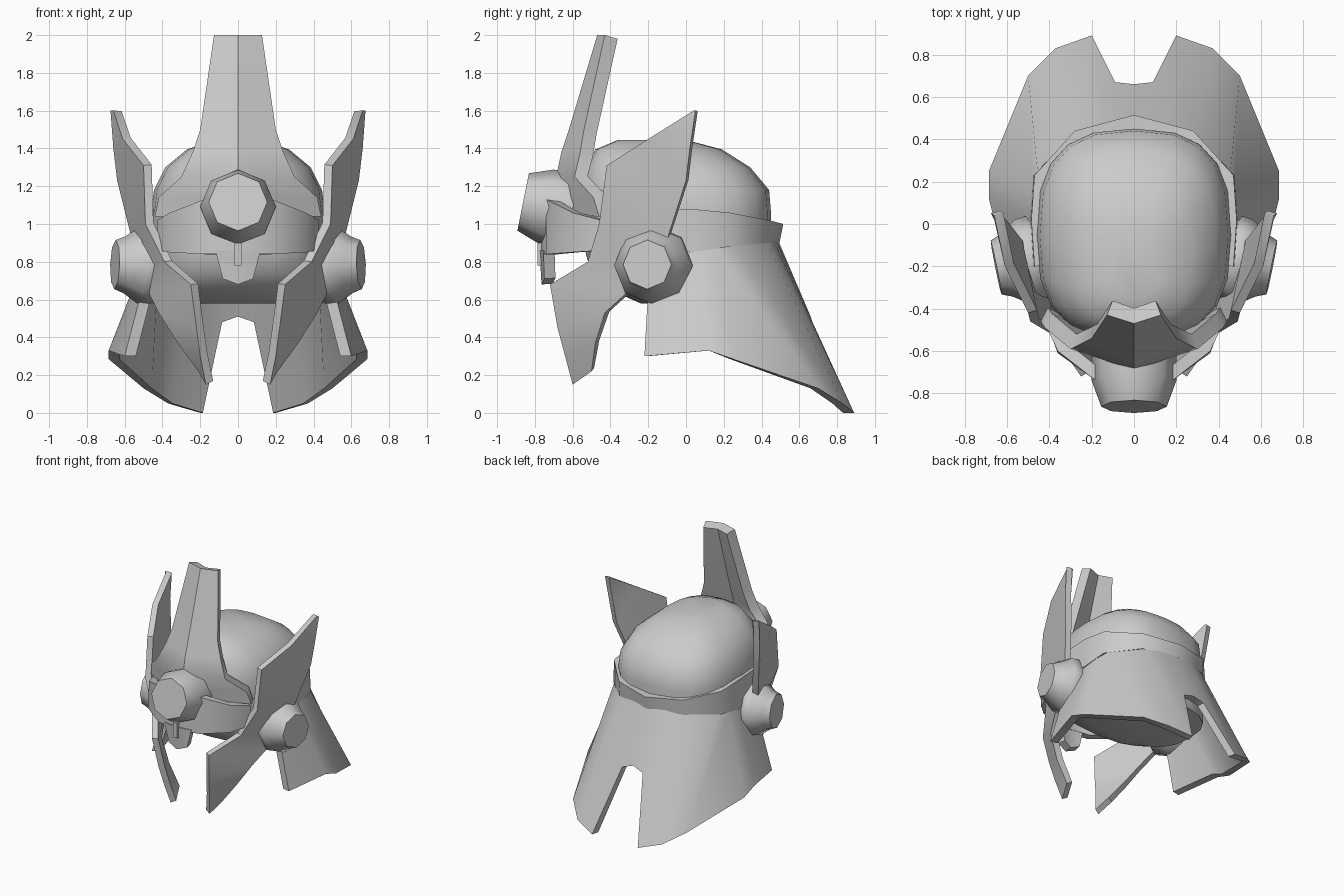
import bpy, bmesh, math
from mathutils import Vector, Matrix

if "Cube" in bpy.data.objects:
    bpy.data.objects.remove(bpy.data.objects["Cube"])

grey = bpy.data.materials.new("helmet grey")
grey.diffuse_color = (0.6, 0.6, 0.6, 1)
grey.use_nodes = True
grey.node_tree.nodes["Principled BSDF"].inputs["Base Color"].default_value = grey.diffuse_color


def finish(name, bm, angle=30, mirrored=False):
    """Object from bmesh, mirrored if asked, smooth with sharp creases."""
    me = bpy.data.meshes.new(name)
    bm.to_mesh(me)
    bm.free()
    me.materials.append(grey)
    ob = bpy.data.objects.new(name, me)
    bpy.context.collection.objects.link(ob)
    bpy.ops.object.select_all(action='DESELECT')
    ob.select_set(True)
    bpy.context.view_layer.objects.active = ob
    if mirrored:
        ob.modifiers.new("mirror", 'MIRROR').merge_threshold = 0.002
        bpy.ops.object.convert(target='MESH')
    bpy.ops.object.shade_smooth_by_angle(angle=math.radians(angle))
    return ob


def plate(name, a, b, thick, angle=25, level=False):
    """Mirrored plate strung between two outer edge chains, thickened inward
    (horizontally if level)."""
    bm = bmesh.new()
    n = len(a)
    va, vb = [[bm.verts.new(p) for p in c] for c in (a, b)]
    for i in range(n - 1):
        bm.faces.new((va[i], va[i + 1], vb[i + 1], vb[i]))
    bm.normal_update()
    out = sum(f.normal.dot(f.calc_center_median() * Vector((1, 1, 0))) * f.calc_area()
              for f in bm.faces)
    sign = -thick if out > 0 else thick

    def inner(v):
        d = v.normal.copy()
        if level:
            d.z = 0
        if abs(v.co.x) < 1e-4:
            d.x = 0
        return v.co + d.normalized() * sign
    offs = [[inner(v) for v in c] for c in (va, vb)]
    ia, ib = [[bm.verts.new(p) for p in c] for c in offs]
    for i in range(n - 1):
        bm.faces.new((ia[i], ib[i], ib[i + 1], ia[i + 1]))
        bm.faces.new((va[i], ia[i], ia[i + 1], va[i + 1]))
        bm.faces.new((vb[i], vb[i + 1], ib[i + 1], ib[i]))
    for i in (0, n - 1):
        if max(abs(va[i].co.x), abs(vb[i].co.x)) > 1e-4:
            q = (va[i], vb[i], ib[i], ia[i])
            bm.faces.new(q if i == 0 else q[::-1])
    if out < 0:
        bmesh.ops.reverse_faces(bm, faces=bm.faces[:])
    return finish(name, bm, angle, True)


def loft(bm, rings):
    vs = [[bm.verts.new(p) for p in r] for r in rings]
    n = len(vs[0])
    for r, s in zip(vs, vs[1:]):
        for i in range(n):
            bm.faces.new((r[i], r[(i + 1) % n], s[(i + 1) % n], s[i]))
    bm.faces.new(vs[0])
    bm.faces.new(vs[-1])
    bmesh.ops.recalc_face_normals(bm, faces=bm.faces[:])


def knob(name, profile, centre, axis, sides, mirrored=False):
    """Faceted knob: profile of (distance along axis, radius)."""
    rot = Vector(axis).to_track_quat('Z', 'Y').to_matrix()
    bm = bmesh.new()
    loft(bm, [[Vector(centre) + rot @ Vector((r * math.cos(t), r * math.sin(t), d))
               for t in [i * math.tau / sides for i in range(sides)]]
              for d, r in profile])
    return finish(name, bm, 47, mirrored)


# Skull dome: rounded-box rings (half width, front y, back y, z)
rings = []
for hw, yf, yb, z in [(.45, -.24, .42, .58), (.46, -.40, .44, .65), (.46, -.50, .45, .74),
                      (.46, -.53, .45, .84), (.46, -.55, .45, 1.06), (.445, -.55, .44, 1.18),
                      (.385, -.53, .34, 1.30), (.27, -.48, .19, 1.395), (.12, -.36, .0, 1.445)]:
    ring = []
    for i in range(20):
        c, s = math.cos(i * math.tau / 20), math.sin(i * math.tau / 20)
        x = math.copysign(abs(c) ** .75, c)
        y = math.copysign(abs(s) ** .75, s)
        ring.append((hw * x, (yf + yb) / 2 + (yb - yf) / 2 * y, z))
    rings.append(ring)
bm = bmesh.new()
loft(bm, rings)
finish("skull_dome", bm, 50)

# Band round the back of the skull
plate("back_band",
      [(.47, -.2, 1.08), (.485, .02, 1.08), (.47, .23, 1.06), (.28, .44, 1.02), (0, .515, 1.0)],
      [(.48, -.2, .86), (.49, .03, .85), (.475, .23, .88), (.28, .43, .90), (0, .495, .90)],
      .075, 45, True)

# Flared neck skirt with a notch at the back
plate("neck_skirt",
      [(.46, -.19, .84), (.475, .02, .87), (.475, .15, .88), (.455, .24, .90), (.27, .42, .92),
       (.14, .46, .92), (.07, .475, .92), (0, .485, .92)],
      [(.60, -.22, .30), (.685, .12, .33), (.685, .25, .285), (.50, .70, .13), (.37, .83, .05),
       (.20, .89, .0), (.09, .67, .48), (0, .66, .51)], .06, 40, True)

# Side wings running down into the cheek guards
plate("cheek_wing",
      [(.66, .04, 1.6), (.61, -.2, 1.45), (.50, -.42, 1.31), (.49, -.46, 1.0), (.39, -.52, .80),
       (.25, -.72, .68), (.22, -.68, .45), (.20, -.64, .30), (.17, -.60, .15)],
      [(.675, .05, 1.6), (.66, .02, 1.4), (.64, 0, 1.23), (.57, -.09, .95), (.53, -.14, .76),
       (.47, -.32, .63), (.42, -.43, .53), (.32, -.48, .37), (.21, -.50, .22)], .045, 35)

# Ear knobs
knob("ear_knob", [(-.08, .17), (0, .21), (.05, .205), (.13, .15), (.18, .13)],
     (0.475, -.17, .78), (1, -.2, .03), 8, True)

# Tall forehead crest, spreading at its foot
plate("forehead_crest",
      [(0, -.47, 2.0), (0, -.62, 1.5), (0, -.66, 1.38), (0, -.69, 1.24), (0, -.69, 1.14),
       (0, -.69, 1.05)],
      [(.127, -.43, 2.0), (.20, -.54, 1.5), (.24, -.56, 1.38), (.30, -.59, 1.25),
       (.42, -.49, 1.14), (.44, -.46, 1.04)], .075, 42)

# Brow band wrapping the front
plate("brow_band",
      [(0, -.76, 1.15), (.18, -.74, 1.13), (.36, -.60, 1.06), (.43, -.45, 1.02)],
      [(0, -.77, .84), (.18, -.74, .84), (.36, -.61, .85), (.42, -.45, .86)], .06, 45)

# Nose tab hanging under the brow
plate("nose_tab",
      [(0, -.775, .86), (.12, -.755, .86)],
      [(0, -.765, .68), (.08, -.75, .71)], .06)

# Forehead lamp and the small pin below it
knob("forehead_lamp", [(-.12, .2), (.02, .2), (.145, .155)],
     (0, -.72, 1.088), (0, -1, .2), 8)
bm = bmesh.new()
bmesh.ops.create_cube(bm, size=1, matrix=Matrix.Translation((0, -.772, .84))
                      @ Matrix.Diagonal((.036, .03, .12, 1)))
finish("lamp_pin", bm)
